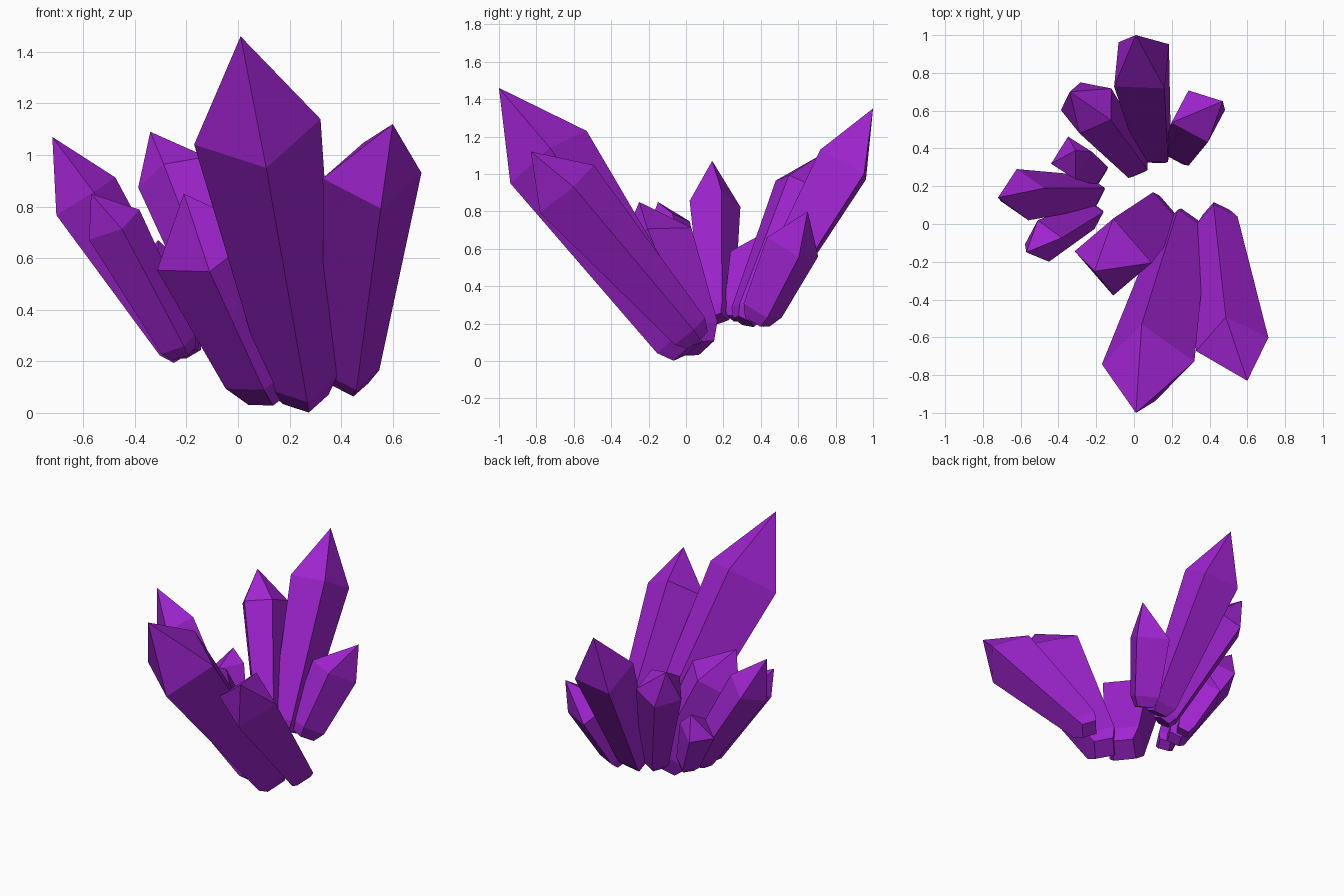
import bpy, bmesh, math
from mathutils import Vector

if "Cube" in bpy.data.objects:
    bpy.data.objects.remove(bpy.data.objects["Cube"])

purple = bpy.data.materials.new("amethyst_purple")
purple.diffuse_color = (0.36, 0.018, 0.65, 1)
purple.use_nodes = True
purple.node_tree.nodes["Principled BSDF"].inputs["Base Color"].default_value = purple.diffuse_color


def crystal(name, base, shoulder, tip, r_base, r_top, sides, phase):
    """Tapered prism from base to shoulder, pointed tip, chamfered foot."""
    base, shoulder, tip = Vector(base), Vector(shoulder), Vector(tip)
    axis = (shoulder - base).normalized()
    u = (Vector((1, 0, 0)) - axis * axis.x).normalized()
    v = axis.cross(u)
    bm = bmesh.new()

    def ring(center, r):
        pts = []
        for i in range(sides):
            a = math.radians(phase) + 2 * math.pi * i / sides
            pts.append(bm.verts.new(center + r * (u * math.cos(a) + v * math.sin(a))))
        return pts

    rings = [ring(base - axis * r_base * 0.6, r_base * 0.65),
             ring(base, r_base), ring(shoulder, r_top)]
    apex = bm.verts.new(tip)
    bm.faces.new(rings[0][::-1])
    for i in range(sides):
        j = (i + 1) % sides
        for lo, hi in zip(rings, rings[1:]):
            bm.faces.new((lo[i], lo[j], hi[j], hi[i]))
        bm.faces.new((rings[2][i], rings[2][j], apex))
    bmesh.ops.recalc_face_normals(bm, faces=bm.faces)
    mesh = bpy.data.meshes.new(name)
    bm.to_mesh(mesh)
    bm.free()
    mesh.materials.append(purple)
    bpy.context.collection.objects.link(bpy.data.objects.new(name, mesh))


# Front group: the largest crystal and its two neighbours
crystal("front_large_crystal", (0.25, -0.04, 0.12), (0.075, -0.735, 1.09),
        (0.01, -1.0, 1.46), 0.14, 0.25, 4, 8)
crystal("front_right_crystal", (0.44, 0.02, 0.16), (0.52, -0.637, 0.92),
        (0.60, -0.83, 1.12), 0.11, 0.195, 4, 10)
crystal("front_short_crystal", (0.10, 0.02, 0.15), (-0.11, -0.175, 0.63),
        (-0.21, -0.25, 0.85), 0.16, 0.22, 4, 0)

# Back group
crystal("back_tall_crystal", (0.11, 0.40, 0.27), (0.04, 0.84, 1.05),
        (0.01, 1.0, 1.35), 0.11, 0.19, 4, 40)
crystal("back_left_crystal", (0.0, 0.33, 0.26), (-0.24, 0.62, 0.92),
        (-0.34, 0.70, 1.09), 0.095, 0.155, 5, 35)
crystal("back_right_crystal", (0.25, 0.41, 0.27), (0.34, 0.57, 0.61),
        (0.47, 0.65, 0.80), 0.115, 0.155, 4, 20)

# Left group
crystal("left_tall_crystal", (-0.23, 0.17, 0.27), (-0.59, 0.155, 0.84),
        (-0.72, 0.14, 1.07), 0.09, 0.14, 4, 15)
crystal("left_front_crystal", (-0.23, 0.05, 0.27), (-0.48, -0.09, 0.73),
        (-0.57, -0.15, 0.85), 0.08, 0.115, 4, 17)
crystal("left_small_crystal", (-0.21, 0.28, 0.27), (-0.33, 0.35, 0.55),
        (-0.31, 0.39, 0.67), 0.08, 0.12, 4, 10)
